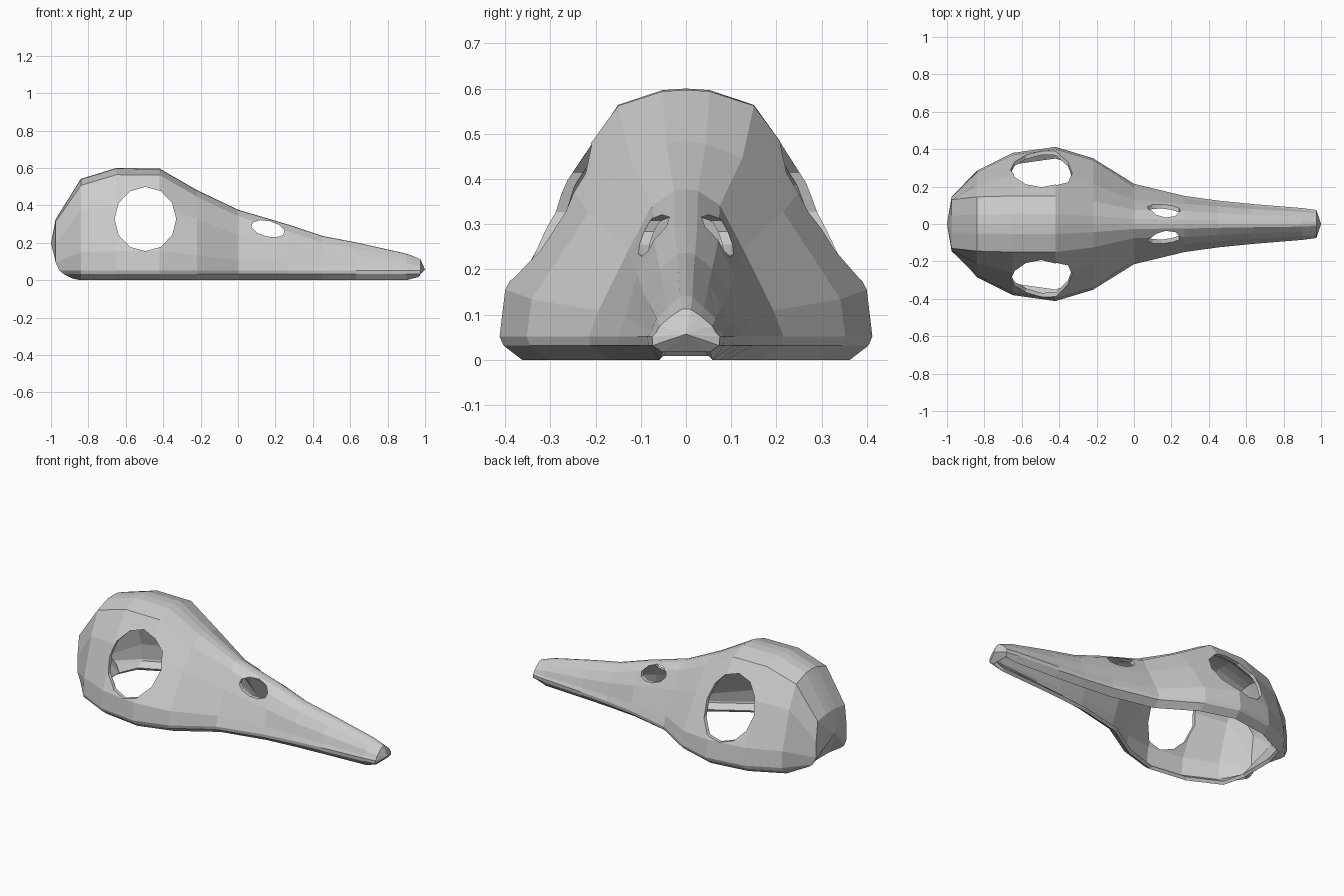
import bpy, bmesh, math
from mathutils import Matrix

if "Cube" in bpy.data.objects:
    bpy.data.objects.remove(bpy.data.objects["Cube"])

# Cross-sections: x, half width, crown z, shoulder y/z, cheek y/z
SECTIONS = [
    (-.975, .15, .33, .13, .315, .145, .20),
    (-.84, .285, .545, .145, .51, .21, .38),
    (-.65, .38, .603, .15, .567, .262, .40),
    (-.42, .412, .60, .15, .565, .27, .40),
    (-.22, .352, .485, .125, .45, .215, .33),
    (0, .215, .38, .075, .345, .128, .245),
    (.27, .15, .30, .07, .262, .108, .19),
    (.45, .125, .24, .058, .205, .093, .15),
    (.63, .107, .205, .05, .17, .08, .125),
    (.90, .085, .145, .04, .118, .065, .095),
    (.975, .075, .116, .03, .102, .058, .078),
]


def half_profile(i):
    x, w, top, b, zb, c, zc = SECTIONS[i]
    cheek = .97 if x < -.2 else .9
    first, last = i == 0, i == len(SECTIONS) - 1
    rim = .02 if last else .012 if first else .003
    pts = [(0, top), (b * .35, top - .1 * (top - zb)), (b, zb), (c, zc),
           (w * cheek, .055 + .3 * (zc - .055)), (w, .055),
           (w * .98, .035), (w - min(.05, .3 * w), rim)]
    low = [0] * 5 + ([.02, .045, .09] if first else [0, 0, -.012] if last else [0, 0, 0])
    return [(x + dx, y, z) for (y, z), dx in zip(pts, low)]


def make_object(name, bm):
    me = bpy.data.meshes.new(name)
    bm.to_mesh(me)
    bm.free()
    ob = bpy.data.objects.new(name, me)
    bpy.context.collection.objects.link(ob)
    return ob


def cutter(name, x, z, rx, rz, tilt, sides):
    bm = bmesh.new()
    bmesh.ops.create_cone(bm, cap_ends=True, segments=sides, radius1=1, radius2=1, depth=2)
    m = (Matrix.Translation((x, 0, z)) @ Matrix.Rotation(math.radians(tilt), 4, 'Y')
         @ Matrix.Diagonal((rx, 1, rz, 1)) @ Matrix.Rotation(math.pi / 2, 4, 'X'))
    bmesh.ops.transform(bm, matrix=m, verts=bm.verts)
    ob = make_object(name, bm)
    ob.hide_render = True
    return ob


# Outer skin, lofted through the arches and open underneath
bm = bmesh.new()
loops = []
for i in range(len(SECTIONS)):
    half = half_profile(i)
    arch = [(x, -y, z) for x, y, z in reversed(half[1:])] + half
    loops.append([bm.verts.new(p) for p in arch])
for a, b in zip(loops, loops[1:]):
    for j in range(len(a) - 1):
        bm.faces.new((a[j], a[j + 1], b[j + 1], b[j]))
# Rounded back of the skull and blunt beak tip
for loop, centre in ((loops[0], (-1, 0, .20)), (loops[-1], (1, 0, .06))):
    c = bm.verts.new(centre)
    for j in range(len(loop)):
        bm.faces.new((loop[j], loop[(j + 1) % len(loop)], c))
bmesh.ops.recalc_face_normals(bm, faces=bm.faces)
# Make sure the crown faces upward
bm.normal_update()
if max(bm.faces, key=lambda f: f.calc_center_median().z).normal.z < 0:
    bmesh.ops.reverse_faces(bm, faces=bm.faces)
skull = make_object("bird_skull_mask", bm)

# Wall thickness, then eye sockets and nostrils
solid = skull.modifiers.new("wall", 'SOLIDIFY')
solid.thickness = .02
solid.offset = -1
cutters = [cutter("eye_cutter", -.495, .33, .165, .172, 0, 12),
           cutter("nostril_cutter", .16, .278, .092, .042, 14, 10)]
for c in cutters:
    mod = skull.modifiers.new(c.name, 'BOOLEAN')
    mod.operation = 'DIFFERENCE'
    mod.solver = 'EXACT'
    mod.object = c

bpy.context.view_layer.objects.active = skull
skull.select_set(True)
for mod in list(skull.modifiers):
    bpy.ops.object.modifier_apply(modifier=mod.name)
for c in cutters:
    bpy.data.objects.remove(c)
# Rest the rim on the ground
low = min(v.co.z for v in skull.data.vertices)
for v in skull.data.vertices:
    v.co.z -= low
